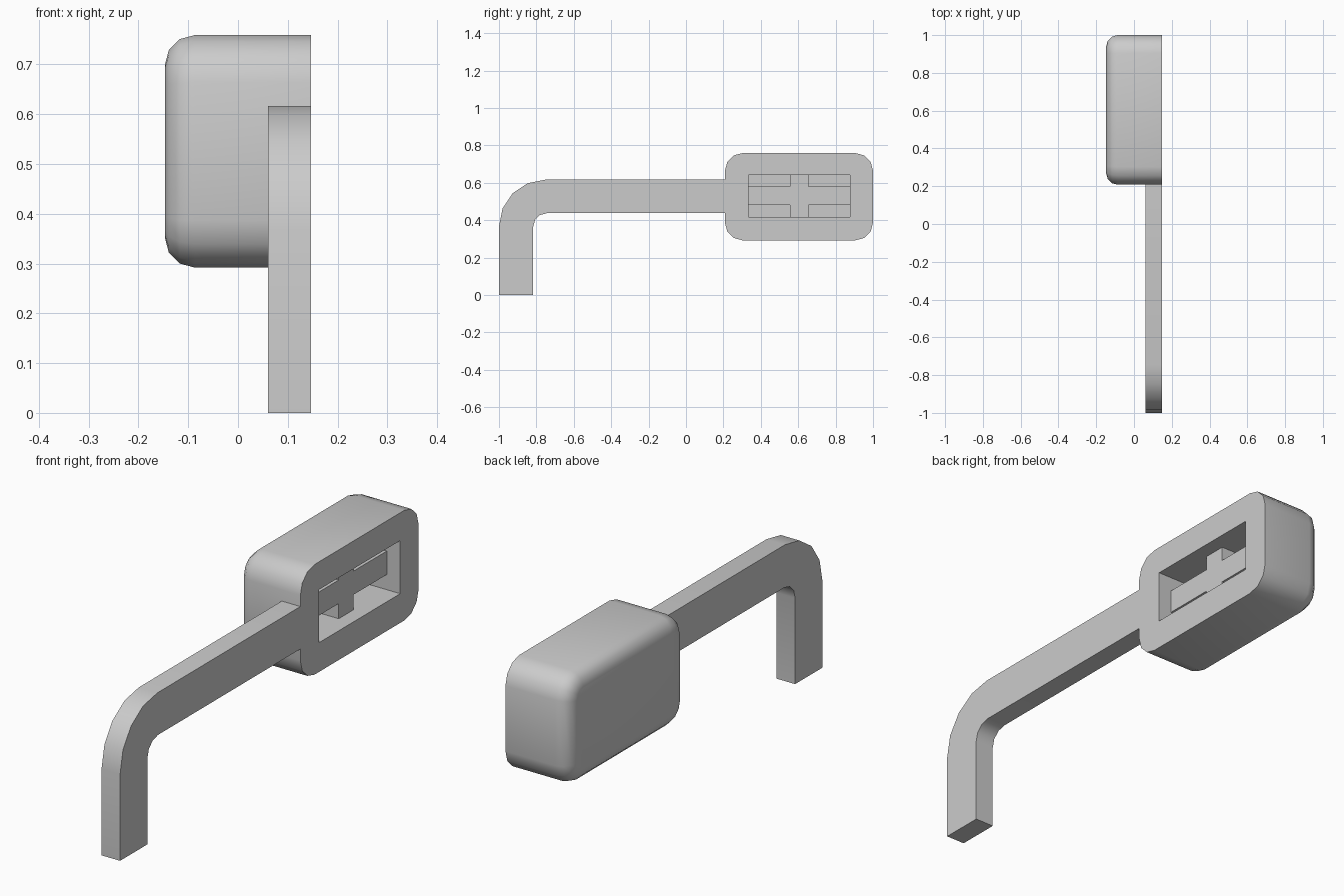
import bpy, bmesh, math

cube = bpy.data.objects.get("Cube")
if cube:
    bpy.data.objects.remove(cube, do_unlink=True)

FACE = 0.147          # flat mounting side
BACK = -0.147         # rounded side
ARM_IN = 0.06         # inner side of the arm
POCKET = 0.0          # floor of the recess
CROSS = 0.084         # front of the cross rib

grey = bpy.data.materials.new("grey")
grey.use_nodes = True
grey.diffuse_color = (0.6, 0.6, 0.6, 1)
grey.node_tree.nodes["Principled BSDF"].inputs["Base Color"].default_value = (0.6, 0.6, 0.6, 1)


def arc(cy, cz, r, start, end, steps):
    """Points on an arc in the y-z plane, angles in degrees."""
    angles = [math.radians(start + (end - start) * i / steps) for i in range(steps + 1)]
    return [(cy + r * math.cos(a), cz + r * math.sin(a)) for a in angles]


def slab(name, outline, x0, x1, round_edge=0):
    """Extrude a y-z outline along x, optionally rounding the rim at x0."""
    bm = bmesh.new()
    face = bm.faces.new([bm.verts.new((x0, y, z)) for y, z in outline])
    extruded = bmesh.ops.extrude_face_region(bm, geom=[face], use_keep_orig=True)
    for v in extruded["geom"]:
        if isinstance(v, bmesh.types.BMVert):
            v.co.x = x1
    bmesh.ops.recalc_face_normals(bm, faces=bm.faces)
    if round_edge:
        bmesh.ops.bevel(bm, geom=list(face.edges), offset=round_edge, segments=3,
                        profile=0.5, affect='EDGES', clamp_overlap=True)
    mesh = bpy.data.meshes.new(name)
    bm.to_mesh(mesh)
    bm.free()
    mesh.materials.append(grey)
    obj = bpy.data.objects.new(name, mesh)
    bpy.context.collection.objects.link(obj)
    return obj


def select(obj):
    bpy.ops.object.select_all(action='DESELECT')
    obj.select_set(True)
    bpy.context.view_layer.objects.active = obj


def rect(y0, y1, z0, z1):
    return [(y0, z0), (y1, z0), (y1, z1), (y0, z1)]


# Block with rounded corners and a rounded back
y0, y1, z0, z1, r = 0.208, 1.0, 0.292, 0.759, 0.095
outline = (arc(y1 - r, z1 - r, r, 0, 90, 3) + arc(y0 + r, z1 - r, r, 90, 180, 3)
           + arc(y0 + r, z0 + r, r, 180, 270, 3) + arc(y1 - r, z0 + r, r, 270, 360, 3))
block = slab("block", outline, BACK, FACE, round_edge=0.06)

# Rectangular recess in the flat side
cutter = slab("recess_cutter", rect(0.333, 0.877, 0.416, 0.641), POCKET, FACE + 0.1)
cutter.hide_render = True
select(block)
cut = block.modifiers.new("recess", 'BOOLEAN')
cut.operation = 'DIFFERENCE'
cut.solver = 'EXACT'
cut.object = cutter
bpy.ops.object.modifier_apply(modifier=cut.name)
bpy.data.objects.remove(cutter, do_unlink=True)

# Cross rib inside the recess
a, b, c, d = 0.333, 0.555, 0.655, 0.877
e, f, g, h = 0.416, 0.48, 0.58, 0.641
slab("cross_rib", [(a, f), (b, f), (b, e), (c, e), (c, f), (d, f),
                   (d, g), (c, g), (c, h), (b, h), (b, g), (a, g)], POCKET, CROSS)

# Bent arm with a wide outer and a tight inner bend
outer = arc(-0.75, 0.367, 0.25, 180, 90, 4)
inner = arc(-0.745, 0.365, 0.072, 90, 180, 3)
arm = slab("bent_arm", [(-1.0, 0)] + outer + [(y0, 0.617), (y0, 0.437)]
           + inner + [(-0.817, 0)], ARM_IN, FACE)

for obj in (block, arm):
    select(obj)
    bpy.ops.object.shade_smooth_by_angle(angle=math.radians(35))
